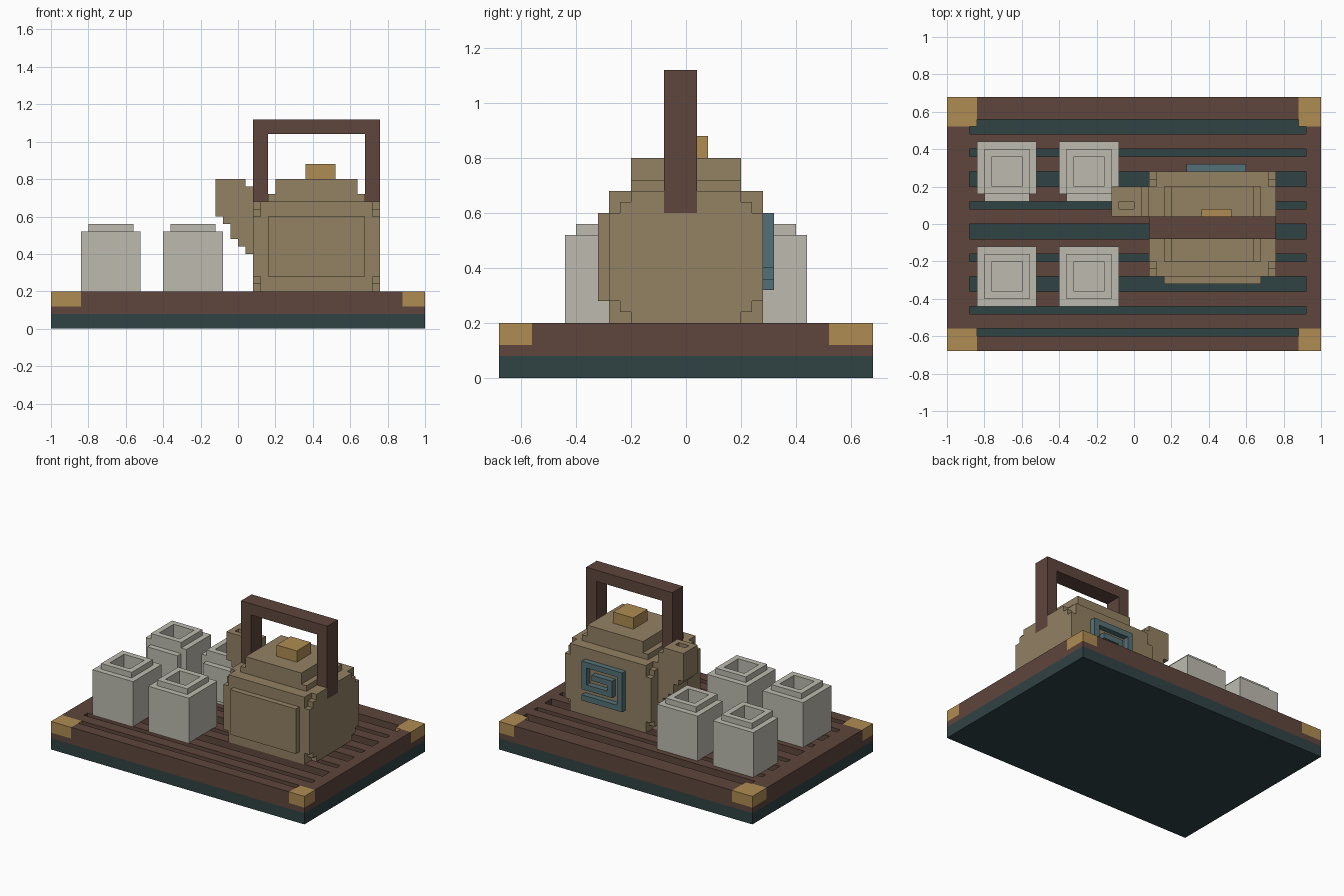
import bpy

if "Cube" in bpy.data.objects:
    bpy.data.objects.remove(bpy.data.objects["Cube"])

U = 0.04          # block size
cells = {}        # (x, y, z) block -> part name


def block(part, x0, x1, y0, y1, z0, z1):
    """Fill a box of blocks with a part; part None carves it away."""
    for x in range(x0, x1):
        for y in range(y0, y1):
            for z in range(z0, z1):
                if part:
                    cells[x, y, z] = part
                else:
                    cells.pop((x, y, z), None)


# Tray: dark base, slatted top, metal corners
block("tray_base", -25, 25, -17, 17, 0, 2)
block("tray_top", -25, 25, -17, 17, 2, 5)
for y0, y1 in ((12, 14), (9, 10), (5, 7), (2, 3), (-2, 0),
               (-5, -4), (-9, -7), (-12, -11), (-15, -14)):
    block(None, -22, 23, y0, y1, 2, 5)
for x0, x1 in ((-25, -21), (22, 25)):
    for y0, y1 in ((-17, -14), (13, 17)):
        block("tray_corners", x0, x1, y0, y1, 3, 5)

# Cups: the back pair has a raised front panel instead of a full row
for i, x in enumerate((-21, -10)):
    for row, y0, y1, r0, r1 in (("front", -11, -3, -10, -4), ("back", 4, 11, 4, 10)):
        name = f"cup_{row}_{i + 1}"
        block(name, x, x + 8, y0, y1, 5, 13)
        block(name, x + 1, x + 7, r0, r1, 13, 14)
        if row == "back":
            block(name, x + 1, x + 7, 3, 4, 6, 12)
        block(None, x + 2, x + 6, r0 + 1, r1 - 1, 6, 14)

# Teapot body with stepped side corners and a raised front panel
block("teapot_body", 3, 18, -7, 7, 5, 17)
for k in range(3):
    block("teapot_body", 2, 19, k - 7, 7 - k, 7 - k, 15 + k)
block("teapot_body", 4, 17, -8, -7, 7, 15)

# Lid and knob
block("teapot_lid", 4, 17, -5, 5, 17, 18)
block("teapot_lid", 5, 16, -5, 5, 18, 20)
block("lid_knob", 9, 13, -2, 2, 20, 22)

# Spout
for x, z0, z1 in ((-3, 15, 20), (-2, 14, 20), (-1, 12, 20), (0, 11, 20), (1, 10, 19)):
    block("teapot_spout", x, x + 1, 1, 5, z0, z1)
block(None, -2, 0, 2, 3, 17, 20)

# Handle
for x in (2, 17):
    block("teapot_handle", x, x + 2, -2, 1, 15, 28)
block("teapot_handle", 2, 19, -2, 1, 26, 28)

# Spiral ornament on the back
for x0, x1, z0, z1 in ((7, 15, 8, 9), (7, 8, 8, 15), (7, 15, 14, 15), (14, 15, 10, 15),
                       (9, 15, 10, 11), (9, 10, 10, 13), (9, 13, 12, 13)):
    block("back_spiral", x0, x1, 7, 8, z0, z1)


def material(name, rgb):
    m = bpy.data.materials.new(name)
    lin = [((c / 255 + 0.055) / 1.055) ** 2.4 for c in rgb]
    m.diffuse_color = (*lin, 1)
    m.use_nodes = True
    m.node_tree.nodes["Principled BSDF"].inputs["Base Color"].default_value = m.diffuse_color
    return m


slate = material("dark slate", (48, 66, 68))
brown = material("dark wood", (94, 70, 60))
tan = material("tan clay", (147, 129, 99))
gold = material("brass", (175, 140, 82))
cream = material("pale porcelain", (189, 187, 175))
blue = material("blue glaze", (84, 113, 119))
colours = {"tray_base": slate, "tray_top": brown, "tray_corners": gold,
           "teapot_body": tan, "teapot_lid": tan, "teapot_spout": tan,
           "lid_knob": gold, "teapot_handle": brown, "back_spiral": blue}


def build(part):
    """Skin the exposed block faces, merged into large rectangles."""
    verts, faces, layers = [], [], {}
    for c, p in cells.items():
        if p != part:
            continue
        for axis in range(3):
            for side in (0, 1):
                n = list(c)
                n[axis] += 2 * side - 1
                if tuple(n) not in cells:
                    uv = (c[(axis + 1) % 3], c[(axis + 2) % 3])
                    layers.setdefault((axis, side, c[axis] + side), set()).add(uv)
    for (axis, side, level), todo in layers.items():
        while todo:
            u, v = min(todo)
            u1, v1 = u + 1, v + 1
            while (u, v1) in todo:
                v1 += 1
            while all((u1, w) in todo for w in range(v, v1)):
                u1 += 1
            todo -= {(a, b) for a in range(u, u1) for b in range(v, v1)}
            quad = [(u, v), (u1, v), (u1, v1), (u, v1)]
            if not side:
                quad.reverse()
            faces.append(range(len(verts), len(verts) + 4))
            for a, b in quad:
                co = [0, 0, 0]
                co[axis], co[(axis + 1) % 3], co[(axis + 2) % 3] = level * U, a * U, b * U
                verts.append(co)
    mesh = bpy.data.meshes.new(part)
    mesh.from_pydata(verts, [], [list(f) for f in faces])
    mesh.materials.append(colours.get(part, cream))
    bpy.context.collection.objects.link(bpy.data.objects.new(part, mesh))


for part in sorted(set(cells.values())):
    build(part)
